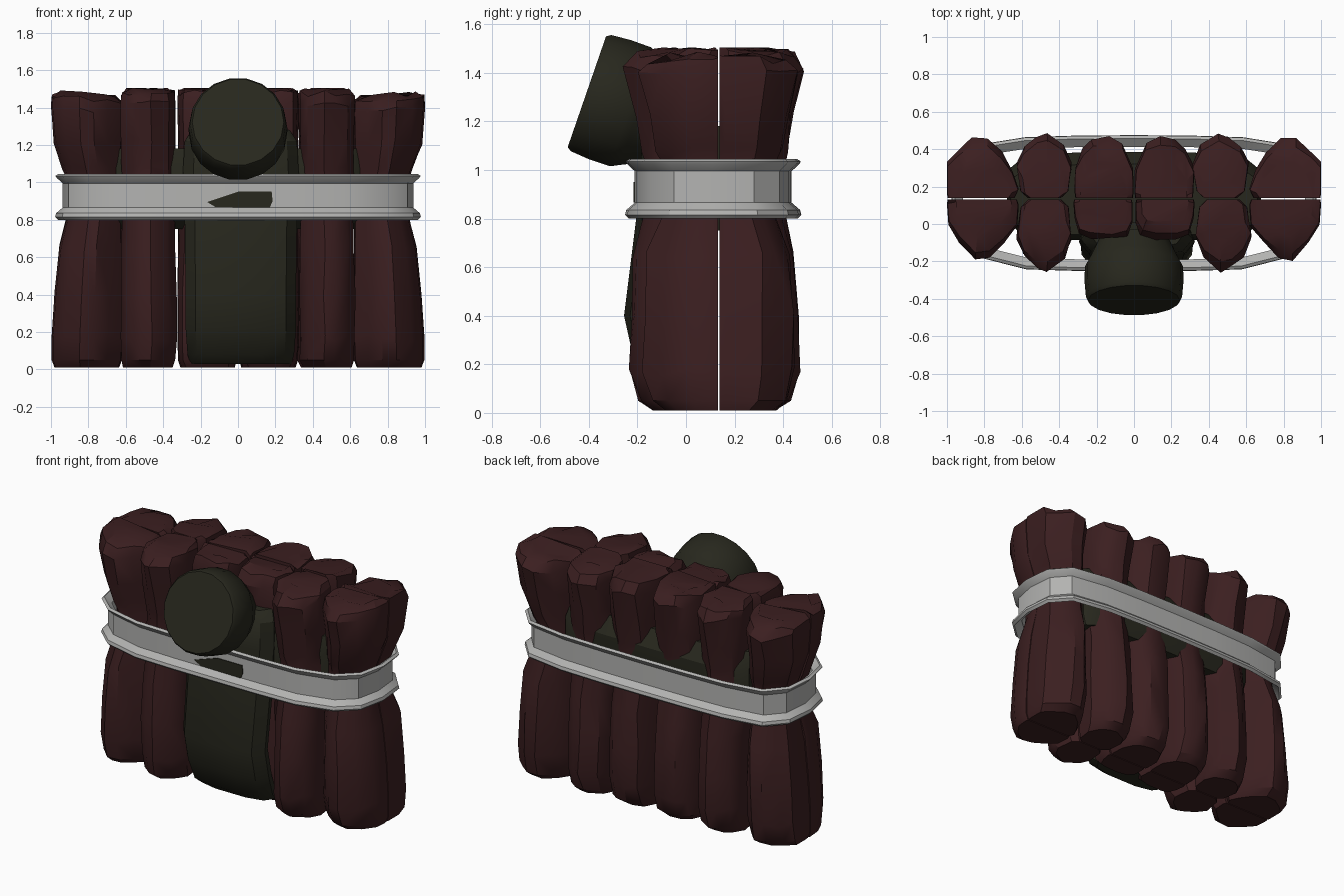
import bpy, bmesh, math, random
from mathutils import Vector

if "Cube" in bpy.data.objects:
    bpy.data.objects.remove(bpy.data.objects["Cube"])

random.seed(7)


def material(name, rgb):
    m = bpy.data.materials.new(name)
    m.diffuse_color = (*rgb, 1)
    m.use_nodes = True
    m.node_tree.nodes["Principled BSDF"].inputs["Base Color"].default_value = m.diffuse_color
    return m


RED = material("dark red paper", (0.044, 0.0135, 0.0145))
OLIVE = material("dark olive", (0.0205, 0.0205, 0.0125))
GREY = material("light grey tape", (0.45, 0.45, 0.44))


def loft(name, rings, mat, closed=False, angle=32):
    """Skin a list of equal-length point rings; cap the ends unless closed."""
    bm = bmesh.new()
    vs = [[bm.verts.new(p) for p in r] for r in rings]
    n = len(rings[0])
    pairs = list(zip(vs, vs[1:])) + ([(vs[-1], vs[0])] if closed else [])
    for a, b in pairs:
        for i in range(n):
            j = (i + 1) % n
            bm.faces.new((a[i], a[j], b[j], b[i]))
    if not closed:
        bm.faces.new(vs[0][::-1])
        bm.faces.new(vs[-1])
    bmesh.ops.recalc_face_normals(bm, faces=bm.faces)
    me = bpy.data.meshes.new(name)
    bm.to_mesh(me)
    bm.free()
    me.materials.append(mat)
    ob = bpy.data.objects.new(name, me)
    bpy.context.collection.objects.link(ob)
    bpy.ops.object.select_all(action='DESELECT')
    ob.select_set(True)
    bpy.context.view_layer.objects.active = ob
    bpy.ops.object.shade_smooth_by_angle(angle=math.radians(angle))
    return ob


# Stick sections (across, outward) from the inner to the outer column
BARREL = [(-.6, 0), (-.88, .12), (-1, .55), (-.72, .82), (-.1, 1), (.3, .95), (.75, .8), (1, .55), (.88, .12), (.6, 0)]
BACK = [
    [(-.97, 0), (-1, .1), (-.97, .5), (-.62, .9), (-.15, 1), (.4, .97), (.75, .82), (1, .5), (1, .1), (.97, 0)],
    BARREL,
    [(-.9, 0), (-1.02, .15), (-.85, .45), (-.55, .76), (-.14, 1), (.3, .98), (.72, .76), (1, .58), (1, .08), (.98, 0)],
]
FRONT = [
    [(-.97, 0), (-1, .1), (-1, .6), (-.8, .92), (-.3, 1), (.4, .98), (.8, .9), (.95, .5), (1, .1), (.97, 0)],
    BARREL,
    [(-.97, 0), (-1.02, .1), (-.98, .45), (-.6, .72), (-.2, .95), (.2, 1), (.65, .72), (.96, .42), (1, .08), (.98, 0)],
]
# (height, width, depth, outer squeeze)
LEVELS = [(0.01, .90, .68, 1), (0.05, .98, .84, 1), (0.17, 1, .95, .99), (0.40, 1, .94, .95),
          (0.65, .98, .90, .89), (0.82, .97, .79, .78), (1.0, .97, .76, .76), (1.08, .97, .80, .85),
          (1.22, .98, .87, .97), (1.42, 1, 1, 1), (1.475, .98, .88, 1), (1.495, .8, .58, .98)]


def stick(name, col, section, x0, x1, y0, depth, lift):
    cx, hw = (x0 + x1) / 2, (x1 - x0) / 2
    side = 1 if cx > 0 else -1
    outer = col == 2
    rings = []
    for k, (z, w, d, squeeze) in enumerate(LEVELS):
        if outer and k in (5, 6):
            d *= .9
        ring = []
        for u, v in section:
            x = cx + side * u * hw * w
            if outer:
                x = side * (.62 + (abs(x) - .62) * squeeze)
            y = y0 + depth * v * d
            if v > .2:                       # crumpled paper
                y += random.uniform(-.008, .008)
                x += random.uniform(-.006, .006) * (not outer)
            zz = z
            if k >= 9:
                zz += lift + random.uniform(-.018, .018) + .012 * u * outer
            elif k > 1:
                zz += random.uniform(-.02, .02)
            ring.append((x, y, min(zz, 1.505)))
        rings.append(ring)
    loft(name, rings, RED)


COLUMNS = [(.002, .318), (.325, .618), (.62, 1.0)]
for s, side_name in ((1, "right"), (-1, "left")):
    for c, (a, b) in enumerate(COLUMNS):
        x0, x1 = sorted((s * a, s * b))
        lift = (0.005, .0, -.03)[c]
        shift = -.008 if c == 1 else 0       # rows are slightly offset
        stick(f"back_stick_{side_name}_{c + 1}", c, BACK[c], x0 + shift, x1 + shift, .138,
              (.325, .345, .325)[c], lift)
        shift = .006 * s if c < 2 else 0
        stick(f"front_stick_{side_name}_{c + 1}", c, FRONT[c], x0 + shift, x1 + shift, .132,
              (-.21, -.385, -.325)[c], lift)


# Inner wrap that shows in the grooves between the sticks
def oval(hx, y0, y1, z, n=20):
    cy, hy = (y0 + y1) / 2, (y1 - y0) / 2
    pts = []
    for i in range(n):
        c, s = math.cos(2 * math.pi * i / n), math.sin(2 * math.pi * i / n)
        pts.append((hx * math.copysign(abs(c) ** .5, c), cy + hy * math.copysign(abs(s) ** .4, s), z))
    return pts


loft("inner_wrap", [oval(hx, y0, y1, z) for hx, y0, y1, z in
                    ((.66, .0, .365, .75), (.68, -.08, .385, .82), (.68, -.09, .385, 1.08), (.66, -.06, .32, 1.18))], OLIVE)

# Device body: chamfered slab on the front, (height, front y, half width)
rings = []
for z, y, hw in [(.03, -.10, .27), (.08, -.16, .285), (.22, -.215, .295), (.4, -.255, .295),
                 (.8, -.205, .30), (1.05, -.185, .31), (1.22, -.17, .30), (1.28, -.13, .26)]:
    rings.append([(.015 + u * hw, y + d, z) for u, d in
                  ((-.95, .14), (-1, .09), (-.82, .025), (-.4, 0), (.4, 0), (.82, .025), (1, .09), (.95, .14))])
loft("device_body", rings, OLIVE)

# Round device head, tilted upwards
axis = Vector((0, .945, -.327)).normalized()
across = axis.cross(Vector((1, 0, 0))).normalized()
front = Vector((0, -.408, 1.322))
N = 18
rings = []
for t, r in [(0, .245), (.018, .257), (.1, .264), (.19, .263), (.225, .245), (.34, .19)]:
    rings.append([front + axis * t + Vector((1, 0, 0)) * r * math.cos(2 * math.pi * i / N)
                  + across * r * math.sin(2 * math.pi * i / N) for i in range(N)])
loft("device_head", rings, OLIVE)

# Tape band with flared rims, swept round the bundle
half = [(0, -.211), (.3, -.211), (.57, -.203), (.80, -.145), (.905, -.05), (.938, .11),
        (.922, .28), (.83, .385), (.58, .424), (.3, .433), (0, .435)]
outline = half + [(-x, y) for x, y in half[-2:0:-1]]
PROFILE = [(.025, .80), (.04, .815), (.035, .835), (0, .865), (0, .995), (.032, 1.025), (.038, 1.035),
           (.022, 1.045), (-.022, 1.01), (-.022, .84)]
rings = []
for i, (x, y) in enumerate(outline):
    a, b = outline[i - 1], outline[(i + 1) % len(outline)]
    nrm = Vector((b[1] - a[1], a[0] - b[0])).normalized()
    rings.append([(x + nrm.x * o, y + nrm.y * o, z) for o, z in PROFILE])
loft("tape_band", rings, GREY, closed=True)

# Olive patch showing through the front of the band
patch = [(-.165, .895), (-.12, .868), (.17, .865), (.185, .9), (.18, .95), (0, .95)]
loft("band_patch", [[(x, y, z) for x, z in patch] for y in (-.216, -.208)], OLIVE)
